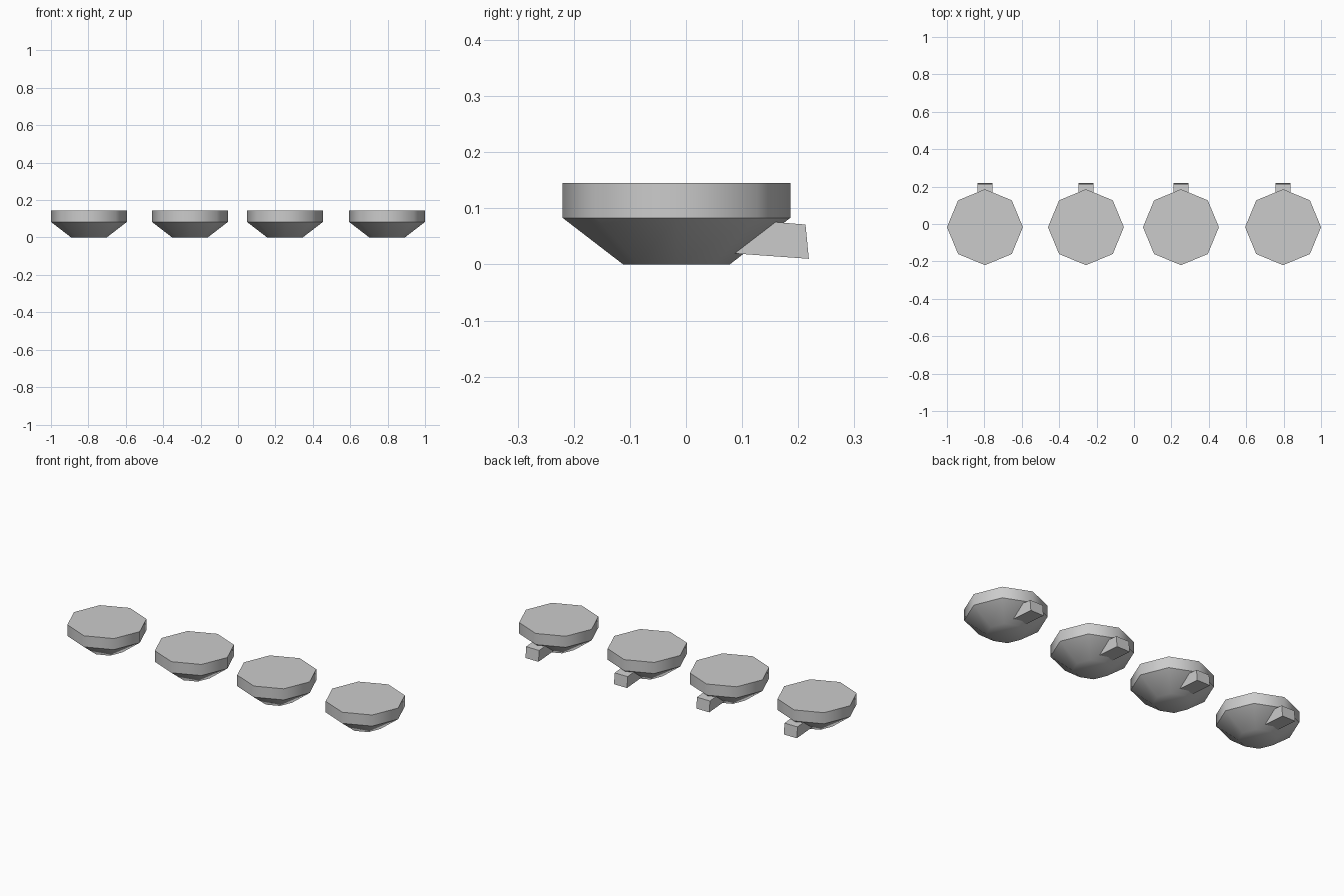
import bpy, bmesh
from math import pi, sin, cos, radians

if "Cube" in bpy.data.objects:
    bpy.data.objects.remove(bpy.data.objects["Cube"])

GREY = (0.6, 0.6, 0.6, 1)
grey = bpy.data.materials.new("plain_grey")
grey.use_nodes = True
grey.diffuse_color = GREY
grey.node_tree.nodes["Principled BSDF"].inputs["Base Color"].default_value = GREY


def finish(name, bm, location):
    """Turn a bmesh into a named, coloured object."""
    bmesh.ops.recalc_face_normals(bm, faces=bm.faces)
    mesh = bpy.data.meshes.new(name)
    bm.to_mesh(mesh)
    bm.free()
    mesh.materials.append(grey)
    obj = bpy.data.objects.new(name, mesh)
    obj.location = location
    bpy.context.collection.objects.link(obj)
    return obj


def loft(name, rings, location):
    """Skin a stack of point rings and cap both ends."""
    bm = bmesh.new()
    loops = [[bm.verts.new(p) for p in ring] for ring in rings]
    n = len(loops[0])
    for a, b in zip(loops, loops[1:]):
        for i in range(n):
            j = (i + 1) % n
            bm.faces.new((a[i], a[j], b[j], b[i]))
    bm.faces.new(loops[0])
    bm.faces.new(loops[-1])
    return finish(name, bm, location)


def octagon(radius, z):
    return [(radius * cos(i * pi / 4), radius * sin(i * pi / 4), z) for i in range(8)]


# Octagonal bowl: flared base, upright rim, flat top
bowl_profile = [(0.095, 0), (0.203, 0.083), (0.203, 0.145)]
# Stub handle seen from the side, dipping slightly toward its end
handle_profile = [(0.08, 0.02), (0.219, 0.01), (0.213, 0.071), (0.08, 0.087 - 0.005)]
HALF_WIDTH = 0.04

for number, x in enumerate((-0.797, -0.257, 0.251, 0.797), 1):
    bowl = loft(f"bowl_{number}", [octagon(r, z) for r, z in bowl_profile], (x, -0.017, 0))
    bpy.ops.object.select_all(action="DESELECT")
    bowl.select_set(True)
    bpy.context.view_layer.objects.active = bowl
    bpy.ops.object.shade_smooth_by_angle(angle=radians(47))

    loft(f"handle_{number}",
         [[(side, y, z) for y, z in handle_profile] for side in (-HALF_WIDTH, HALF_WIDTH)],
         (x, 0, 0))
